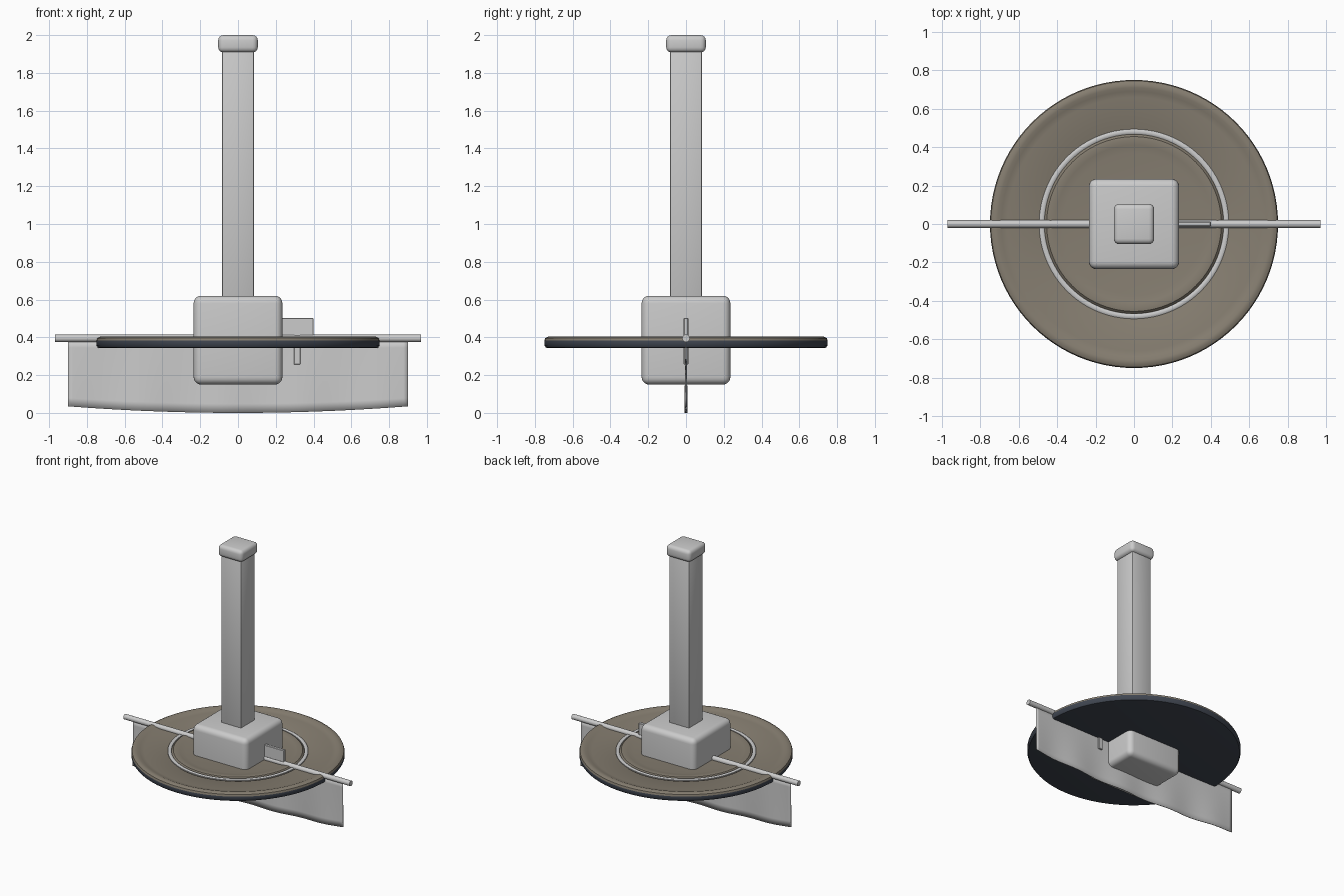
import bpy, bmesh, math

if "Cube" in bpy.data.objects:
    bpy.data.objects.remove(bpy.data.objects["Cube"])

def finish(name, bm, angle=35, mats=()):
    bmesh.ops.recalc_face_normals(bm, faces=bm.faces)
    me = bpy.data.meshes.new(name)
    bm.to_mesh(me)
    bm.free()
    ob = bpy.data.objects.new(name, me)
    bpy.context.collection.objects.link(ob)
    for m in mats:
        me.materials.append(m)
    bpy.ops.object.select_all(action='DESELECT')
    bpy.context.view_layer.objects.active = ob
    ob.select_set(True)
    bpy.ops.object.shade_smooth_by_angle(angle=math.radians(angle))
    return ob

def material(name, color):
    m = bpy.data.materials.new(name)
    m.diffuse_color = (*color, 1)
    m.use_nodes = True
    m.node_tree.nodes["Principled BSDF"].inputs["Base Color"].default_value = m.diffuse_color
    return m

def box(name, hx, hy, z0, z1, cx=0, bevel=0.0, segs=3):
    bm = bmesh.new()
    bmesh.ops.create_cube(bm, size=1)
    for v in bm.verts:
        v.co = (cx + v.co.x * 2 * hx, v.co.y * 2 * hy, (z0 + z1) / 2 + v.co.z * (z1 - z0))
    if bevel:
        bmesh.ops.bevel(bm, geom=bm.edges[:], offset=bevel, segments=segs,
                        profile=0.5, affect='EDGES')
    return finish(name, bm)

def lathe(name, profile, steps=96, mats=(), mat_of=None, closed=False):
    bm = bmesh.new()
    vs = [bm.verts.new((r, 0, z)) for r, z in profile]
    es = [bm.edges.new(p) for p in zip(vs, vs[1:] + (vs[:1] if closed else []))]
    bmesh.ops.spin(bm, geom=vs + es, cent=(0, 0, 0), axis=(0, 0, 1),
                   angle=2 * math.pi, steps=steps)
    bmesh.ops.remove_doubles(bm, verts=bm.verts, dist=1e-5)
    if mat_of:
        for f in bm.faces:
            f.material_index = mat_of(f.calc_center_median())
    return finish(name, bm, mats=mats)

# post, cap and hub block
box("post", 0.085, 0.085, 0.58, 1.93, bevel=0.006, segs=2)
box("post_cap", 0.105, 0.105, 1.908, 2.0, bevel=0.028, segs=4)
box("hub_block", 0.235, 0.235, 0.15, 0.62, bevel=0.04, segs=5)

# round platter with raised rims, tan above and dark below
tan = material("platter_top", (0.24, 0.21, 0.165))
dark = material("platter_underside", (0.05, 0.06, 0.08))
lathe("platter",
      [(0, 0.388), (0.37, 0.388), (0.41, 0.394), (0.435, 0.399), (0.455, 0.396),
       (0.467, 0.384), (0.497, 0.384), (0.51, 0.39), (0.66, 0.39), (0.69, 0.396),
       (0.71, 0.404), (0.73, 0.404), (0.745, 0.396), (0.75, 0.382),
       (0.75, 0.358), (0.742, 0.346), (0.73, 0.343), (0, 0.343)],
      mats=(tan, dark), mat_of=lambda c: 0 if c.z > 0.375 else 1)

# pale inlaid ring
lathe("inlay_ring", [(0.468, 0.378), (0.468, 0.391), (0.474, 0.395),
                     (0.488, 0.395), (0.494, 0.391), (0.494, 0.378)], closed=True)

# horizontal rod
bm = bmesh.new()
bmesh.ops.create_cone(bm, cap_ends=True, segments=20, radius1=0.02, radius2=0.02, depth=1.94)
for v in bm.verts:
    v.co = (v.co.z, v.co.y, 0.395 + v.co.x)
finish("rod", bm)

# hanging cloth: ripples grow towards its curved lower edge
bm = bmesh.new()
nx, nz = 72, 8
rows = []
for i in range(nx + 1):
    x = -0.9 + 1.8 * i / nx
    bottom = 0.035 * (x / 0.9) ** 2
    rows.append([bm.verts.new((x, 0.007 * (j / nz) * math.sin(x * 15),
                               0.39 + (bottom - 0.39) * j / nz)) for j in range(nz + 1)])
for a, b in zip(rows, rows[1:]):
    for j in range(nz):
        bm.faces.new((a[j], b[j], b[j + 1], a[j + 1]))
cloth = finish("hanging_cloth", bm)
mod = cloth.modifiers.new("thickness", 'SOLIDIFY')
mod.thickness = 0.004
mod.offset = 0

# small side lever with its downward stem
box("lever_plate", 0.1, 0.012, 0.41, 0.502, cx=0.3, bevel=0.003, segs=1)
box("lever_stem", 0.017, 0.012, 0.255, 0.42, cx=0.313, bevel=0.003, segs=1)
